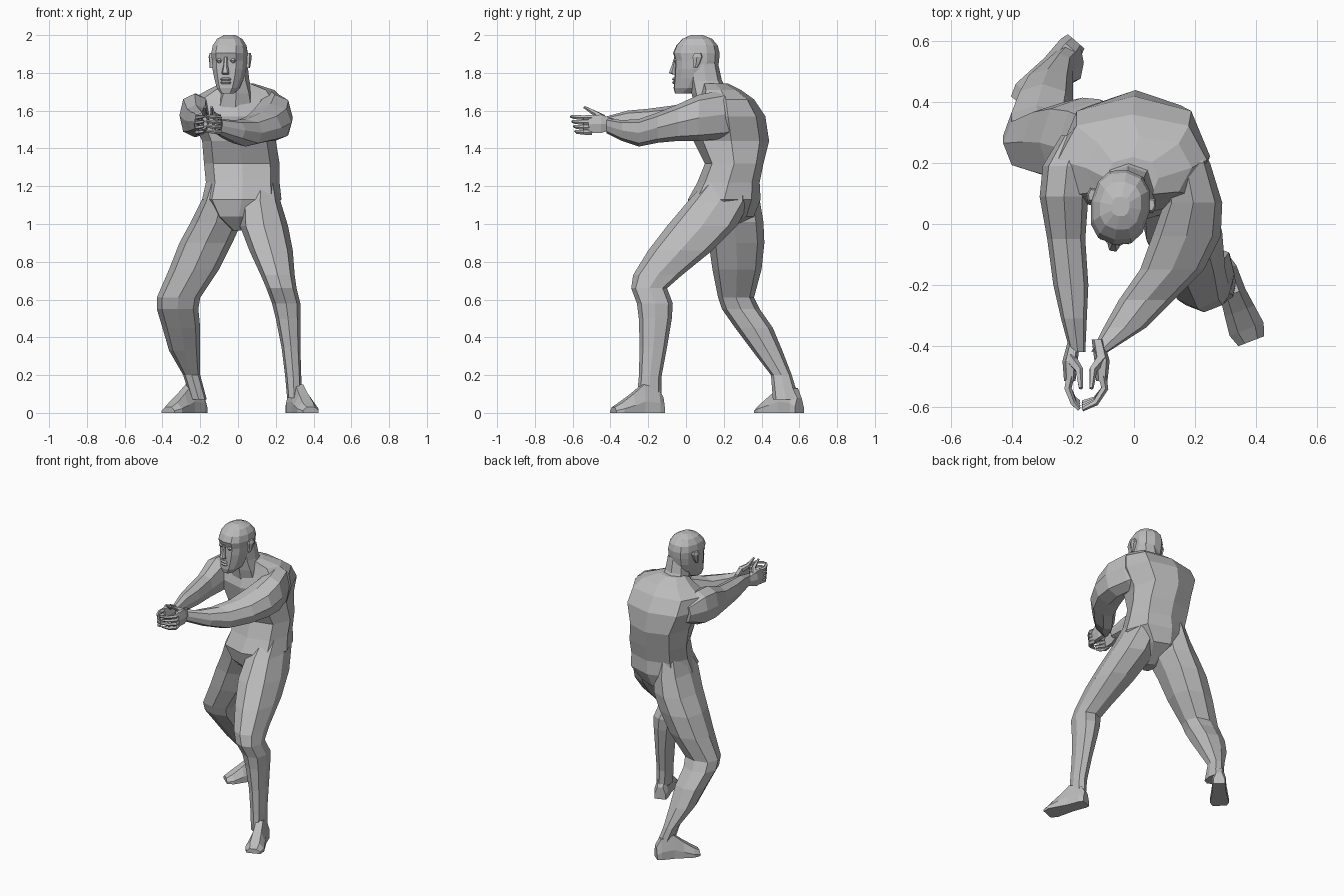
import bpy
import bmesh
from math import cos, sin, pi, copysign, atan2
from mathutils import Vector, Matrix

old = bpy.data.objects.get("Cube")
if old:
    bpy.data.objects.remove(old, do_unlink=True)

grey = bpy.data.materials.new("plain_grey")
grey.use_nodes = True
colour = (0.5, 0.5, 0.5, 1)
grey.diffuse_color = colour
grey.node_tree.nodes["Principled BSDF"].inputs["Base Color"].default_value = colour


def skin(name, rings, matrix=None):
    """Join successive rings of points with quads and cap both ends."""
    bm = bmesh.new()
    loops = [[bm.verts.new(point) for point in ring] for ring in rings]
    for low, high in zip(loops, loops[1:]):
        for k in range(len(low)):
            j = (k + 1) % len(low)
            bm.faces.new((low[k], low[j], high[j], high[k]))
    bm.faces.new(loops[0][::-1])
    bm.faces.new(loops[-1])
    if matrix:
        bm.transform(matrix)
    bmesh.ops.recalc_face_normals(bm, faces=bm.faces)
    mesh = bpy.data.meshes.new(name)
    bm.to_mesh(mesh)
    bm.free()
    mesh.materials.append(grey)
    thing = bpy.data.objects.new(name, mesh)
    bpy.context.collection.objects.link(thing)
    return thing


def oval(a_min, a_max, b_min, b_max, sides, power=0.82):
    """Rounded polygon that fills the given extents."""
    points = []
    for k in range(sides):
        angle = 2 * pi * k / sides
        c, s = cos(angle), sin(angle)
        c = copysign(abs(c) ** power, c)
        s = copysign(abs(s) ** power, s)
        points.append(((a_min + a_max + c * (a_max - a_min)) / 2,
                       (b_min + b_max + s * (b_max - b_min)) / 2))
    return points


def stacked(name, sections, sides=8, matrix=None):
    """Sections listed upward: height, x extents, y extents."""
    rings = [[(x, y, z) for x, y in oval(*box, sides)] for z, *box in sections]
    return skin(name, rings, matrix)


def reaching(name, sections, sides=8):
    """Sections listed forward: y, x extents, z extents."""
    rings = [[(x, y, z) for x, z in oval(*box, sides)] for y, *box in sections]
    return skin(name, rings)


def tube(name, path, radii, sides=5):
    """Tapered tube that follows a path."""
    path = [Vector(p) for p in path]
    rings = []
    for i, centre in enumerate(path):
        along = path[min(i + 1, len(path) - 1)] - path[max(i - 1, 0)]
        turn = along.to_track_quat("Z", "Y")
        rings.append([centre + turn @ Vector((cos(2 * pi * k / sides), sin(2 * pi * k / sides), 0)) * radii[i]
                      for k in range(sides)])
    return skin(name, rings)


def foot(name, heel, toe):
    """Flat-soled foot laid from heel to toe."""
    heel, toe = Vector(heel), Vector(toe)
    step = toe - heel
    rings = []
    for t, w, h in [(0, .036, .08), (.1, .044, .13), (.4, .044, .15),
                    (.62, .052, .10), (.85, .06, .055), (1, .045, .03)]:
        outline = [(-w, 0), (w, 0), (w, h * .4), (w / 2, h), (-w / 2, h), (-w, h * .4)]
        rings.append([(a, t * step.length, b) for a, b in outline])
    yaw = atan2(-step.x, step.y)
    return skin(name, rings, Matrix.Translation(heel.to_3d()) @ Matrix.Rotation(yaw, 4, "Z"))


def unite(base, parts):
    """Merge the parts into the base as one closed surface."""
    for part in parts:
        union = base.modifiers.new("union", "BOOLEAN")
        union.operation = "UNION"
        union.solver = "EXACT"
        union.object = part
    graph = bpy.context.evaluated_depsgraph_get()
    base.data = bpy.data.meshes.new_from_object(base.evaluated_get(graph))
    base.modifiers.clear()
    for part in parts:
        bpy.data.objects.remove(part, do_unlink=True)


# Torso, from the crotch to the base of the neck
body = stacked("body", [
    (.965, -.03, .04, .10, .20),
    (1.04, -.13, .14, .03, .36),
    (1.13, -.19, .23, .01, .395),
    (1.22, -.17, .22, .06, .39),
    (1.32, -.18, .22, .10, .41),
    (1.44, -.19, .20, .04, .44),
    (1.57, -.25, .25, .025, .42),
    (1.66, -.25, .24, .06, .36),
    (1.71, -.16, .19, .08, .29),
    (1.745, -.09, .08, .08, .22)])
neck = stacked("neck", [
    (1.60, -.13, .10, .05, .25),
    (1.69, -.10, .08, .03, .23),
    (1.76, -.10, .06, .02, .19),
    (1.85, -.09, .05, .02, .17)])

# Left leg stands forward, right leg stands back
left_leg = stacked("left_leg", [
    (.08, .26, .335, -.26, -.13),
    (.19, .25, .335, -.25, -.13),
    (.35, .23, .33, -.245, -.10),
    (.50, .20, .33, -.25, -.075),
    (.58, .18, .33, -.26, -.07),
    (.66, .15, .31, -.29, -.10),
    (.73, .12, .30, -.28, -.02),
    (.86, .06, .29, -.20, .14),
    (.99, .01, .265, -.10, .27),
    (1.12, .01, .225, .01, .34),
    (1.24, .04, .20, .12, .33),
    (1.34, .08, .16, .18, .30)])
right_leg = stacked("right_leg", [
    (.07, -.25, -.165, .46, .60),
    (.20, -.29, -.20, .45, .56),
    (.33, -.365, -.20, .35, .51),
    (.45, -.40, -.20, .26, .46),
    (.55, -.43, -.21, .19, .39),
    (.61, -.43, -.20, .17, .36),
    (.76, -.365, -.10, .14, .40),
    (.90, -.31, -.03, .12, .415),
    (1.01, -.25, .02, .09, .41),
    (1.13, -.19, .02, .06, .39),
    (1.24, -.15, 0, .12, .36),
    (1.34, -.11, -.04, .2, .32)])
left_foot = foot("left_foot", (.285, -.125), (.385, -.385))
right_foot = foot("right_foot", (-.19, .60), (-.37, .39))

# Arms reach forward and meet in front of the right shoulder
left_arm = reaching("left_arm", [
    (.30, .10, .20, 1.48, 1.64),
    (.20, .09, .25, 1.45, 1.71),
    (.07, .10, .29, 1.44, 1.685),
    (-.04, .06, .285, 1.44, 1.635),
    (-.15, .02, .23, 1.43, 1.59),
    (-.25, -.05, .13, 1.41, 1.555),
    (-.34, -.10, .04, 1.44, 1.55),
    (-.42, -.14, -.085, 1.48, 1.56)])
right_arm = reaching("right_arm", [
    (.29, -.24, -.13, 1.50, 1.63),
    (.19, -.30, -.14, 1.46, 1.69),
    (.09, -.31, -.15, 1.46, 1.69),
    (-.05, -.285, -.16, 1.47, 1.63),
    (-.20, -.265, -.15, 1.48, 1.61),
    (-.31, -.24, -.155, 1.49, 1.60),
    (-.42, -.21, -.16, 1.50, 1.57)])

# Hands cupped around an empty grip: palm, four fingers and a thumb
palms = []
for side, x, bend, curl in (("left", -.105, -1, .065), ("right", -.21, 1, .03)):
    wrist = x + bend * .014
    palms.append(reaching(side + "_palm", [
        (-.38, wrist - .02, wrist + .02, 1.50, 1.56),
        (-.45, x - .025, x + .025, 1.475, 1.585),
        (-.515, x - .02, x + .018, 1.475, 1.58)], sides=6))
    for i in range(4):
        z = 1.485 + i * .026
        reach = .008 * i
        tube(f"{side}_finger_{i + 1}",
             [(x, -.50, z), (x - bend * .008, -.54, z),
              (x + bend * curl / 3, -.575 - reach / 2, z + .003),
              (x + bend * curl, -.585 - reach, z + .006)],
             [.015, .013, .011, .007])
    tube(side + "_thumb",
         [(x, -.44, 1.56), (x + bend * .03, -.48, 1.585), (x + bend * .035, -.54, 1.62)],
         [.02, .014, .007])

# Head, turned a little towards its right
pose = Matrix.Translation((-.045, .055, 0)) @ Matrix.Rotation(-.17, 4, "Z")
head = stacked("head", [
    (1.69, -.035, .035, -.115, -.03),
    (1.72, -.06, .06, -.122, .05),
    (1.77, -.078, .078, -.118, .10),
    (1.82, -.09, .09, -.115, .115),
    (1.865, -.094, .094, -.112, .122),
    (1.905, -.097, .097, -.125, .125),
    (1.945, -.09, .09, -.108, .115),
    (1.98, -.068, .068, -.075, .085),
    (2.0, -.03, .03, -.03, .035)], sides=12, matrix=pose)
unite(body, [neck, head, left_leg, right_leg, left_foot, right_foot, left_arm, right_arm, *palms])

# Facial features and ears
stacked("nose", [
    (1.792, -.018, .018, -.128, -.11),
    (1.80, -.02, .02, -.148, -.11),
    (1.84, -.012, .012, -.132, -.11),
    (1.885, -.009, .009, -.118, -.11)], sides=6, matrix=pose)
for name, z in (("upper_lip", 1.767), ("lower_lip", 1.75)):
    stacked(name, [
        (z - .008, -.024, .024, -.123, -.105),
        (z, -.03, .03, -.13, -.105),
        (z + .008, -.018, .018, -.123, -.105)], sides=6, matrix=pose)
for side, sign in (("left", 1), ("right", -1)):
    x = sign * .037
    stacked(side + "_eye", [
        (1.853, x - .008, x + .008, -.108, -.09),
        (1.865, x - .018, x + .018, -.117, -.09),
        (1.877, x - .008, x + .008, -.108, -.09)], sides=6, matrix=pose)
    x = sign * .098
    stacked(side + "_ear", [
        (1.825, x - .01, x + .01, 0, .02),
        (1.85, x - .013, x + .013, 0, .036),
        (1.885, x - .018, x + .018, -.005, .05),
        (1.905, x - .012, x + .012, .005, .043)], sides=6, matrix=pose)
